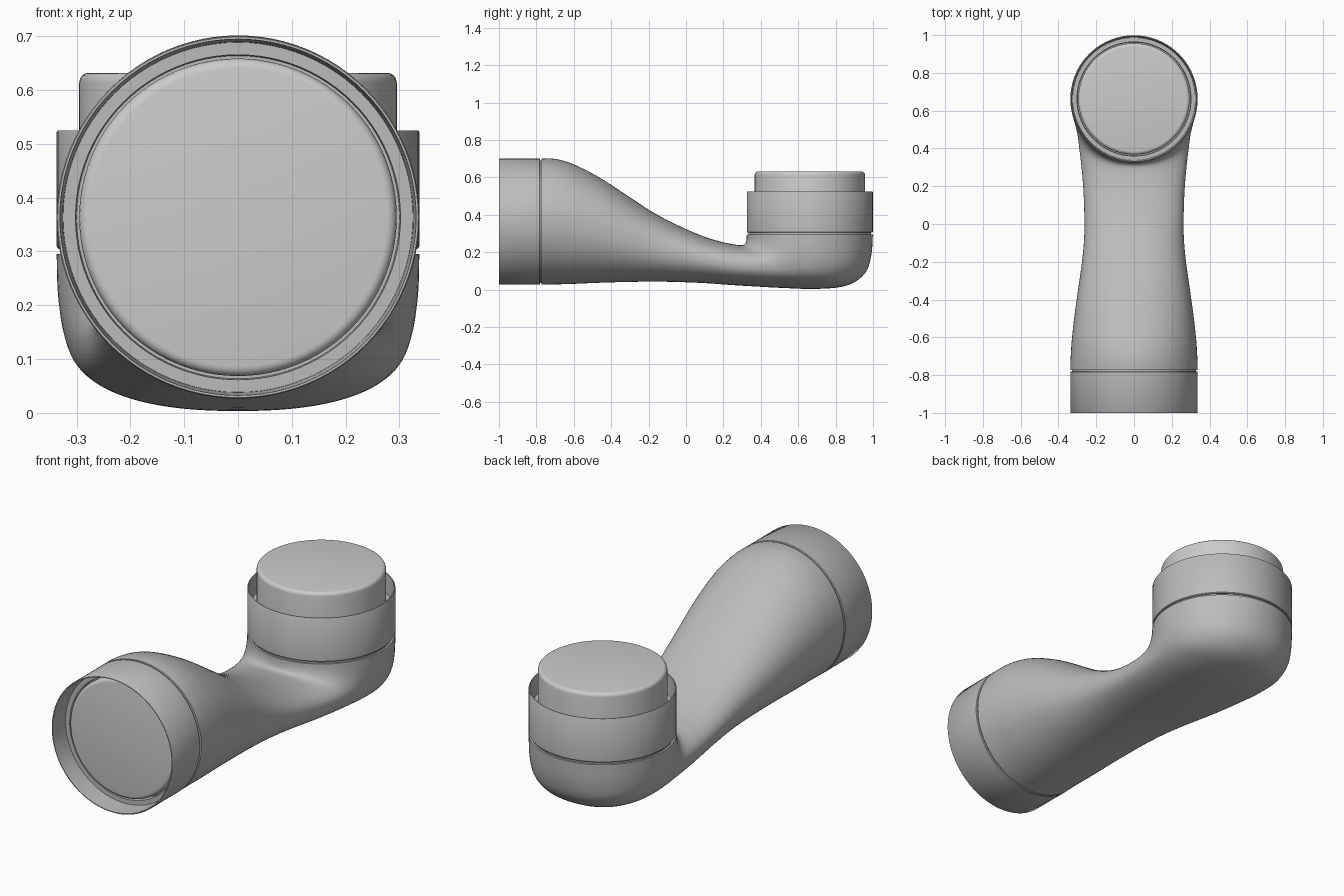
import bpy, bmesh
from math import sin, cos, pi, radians
from mathutils import Matrix

if "Cube" in bpy.data.objects:
    bpy.data.objects.remove(bpy.data.objects["Cube"])

SEG = 96

def material(name, v):
    m = bpy.data.materials.new(name)
    m.diffuse_color = (v, v, v, 1)
    m.use_nodes = True
    m.node_tree.nodes["Principled BSDF"].inputs["Base Color"].default_value = m.diffuse_color
    return m

shell_mat = material("shell_grey", 0.5)
cap_mat = material("cap_light", 0.8)

def finish(name, rings, mat, matrix=None, cap_start=True, cap_end=True):
    """Skin a list of closed rings into one smooth object."""
    bm = bmesh.new()
    rows = [[bm.verts.new(p) for p in ring] for ring in rings]
    for a, b in zip(rows, rows[1:]):
        for i in range(SEG):
            j = (i + 1) % SEG
            bm.faces.new((a[i], a[j], b[j], b[i]))
    if cap_start:
        bm.faces.new(rows[0][::-1])
    if cap_end:
        bm.faces.new(rows[-1])
    bmesh.ops.recalc_face_normals(bm, faces=bm.faces[:])
    me = bpy.data.meshes.new(name)
    bm.to_mesh(me)
    bm.free()
    me.materials.append(mat)
    ob = bpy.data.objects.new(name, me)
    bpy.context.collection.objects.link(ob)
    if matrix:
        ob.matrix_world = matrix
    bpy.ops.object.select_all(action='DESELECT')
    ob.select_set(True)
    bpy.context.view_layer.objects.active = ob
    bpy.ops.object.shade_smooth_by_angle(angle=radians(35))
    return ob

def lathe(name, profile, mat, matrix):
    rings = [[(r * cos(2 * pi * i / SEG), r * sin(2 * pi * i / SEG), h)
              for i in range(SEG)] for r, h in profile]
    return finish(name, rings, mat, matrix)

# Body sections: inner y, inner z, outer y, outer z, half width, roundness exponent
sections = [
    (-0.772, 0.700, -0.772, 0.027, 0.337, 2.0),
    (-0.70, 0.699, -0.70, 0.028, 0.335, 2.0),
    (-0.60, 0.670, -0.60, 0.031, 0.328, 2.05),
    (-0.46, 0.598, -0.46, 0.037, 0.312, 2.1),
    (-0.32, 0.507, -0.32, 0.041, 0.292, 2.15),
    (-0.18, 0.416, -0.18, 0.043, 0.273, 2.2),
    (-0.05, 0.347, -0.05, 0.041, 0.263, 2.2),
    (0.08, 0.290, 0.10, 0.035, 0.264, 2.2),
    (0.18, 0.258, 0.24, 0.025, 0.270, 2.25),
    (0.25, 0.243, 0.37, 0.017, 0.279, 2.3),
    (0.285, 0.238, 0.52, 0.009, 0.289, 2.3),
    (0.305, 0.239, 0.70, 0.004, 0.301, 2.3),
    (0.316, 0.246, 0.86, 0.022, 0.316, 2.25),
    (0.321, 0.257, 0.955, 0.085, 0.328, 2.15),
    (0.324, 0.273, 0.99, 0.18, 0.335, 2.05),
    (0.325, 0.295, 0.999, 0.295, 0.337, 2.0),
]

def catmull(a, b, c, d, t):
    return [0.5 * (2 * q + (r - p) * t + (2 * p - 5 * q + 4 * r - s) * t * t
                   + (3 * q - p - 3 * r + s) * t ** 3)
            for p, q, r, s in zip(a, b, c, d)]

def power(v, e):
    return (1 if v >= 0 else -1) * abs(v) ** e

def section_ring(s):
    iy, iz, oy, oz, w, n = s
    ring = []
    for i in range(SEG):
        a = 2 * pi * i / SEG
        c, x = power(cos(a), 2 / n), power(sin(a), 2 / n)
        ring.append((w * x, (iy + oy) / 2 + (iy - oy) / 2 * c,
                     (iz + oz) / 2 + (iz - oz) / 2 * c))
    return ring

# Curved arm body, swept from the front socket into the upward elbow
rings = []
last = len(sections) - 1
for k in range(last):
    p = [sections[min(max(k + o, 0), last)] for o in (-1, 0, 1, 2)]
    rings += [section_ring(catmull(*p, t / 5)) for t in range(5)]
rings.append(section_ring(sections[-1]))
finish("arm_body", rings, shell_mat)

# Joint at each end: sleeve with groove, and a round cap inside
def joint(prefix, matrix, floor, cap_top):
    lathe(prefix + "_sleeve", [
        (0.328, -0.03), (0.328, 0.0), (0.334, 0.0), (0.337, 0.004),
        (0.337, 0.217), (0.335, 0.22), (0.331, 0.22), (0.326, floor + 0.02),
        (0.325, floor), (0.302, floor), (0.300, floor - 0.03)], shell_mat, matrix)
    b = 0.018
    bevel = [(0.295 - b * (1 - cos(i * pi / 8)), cap_top - b * (1 - sin(i * pi / 8)))
             for i in range(5)]
    lathe(prefix + "_cap", [(0.295, floor - 0.06)] + bevel, cap_mat, matrix)

joint("front_joint", Matrix.Translation((0, -0.78, 0.3635)) @ Matrix.Rotation(pi / 2, 4, 'X'),
      0.125, 0.14)
joint("top_joint", Matrix.Translation((0, 0.662, 0.305)), 0.125, 0.327)
